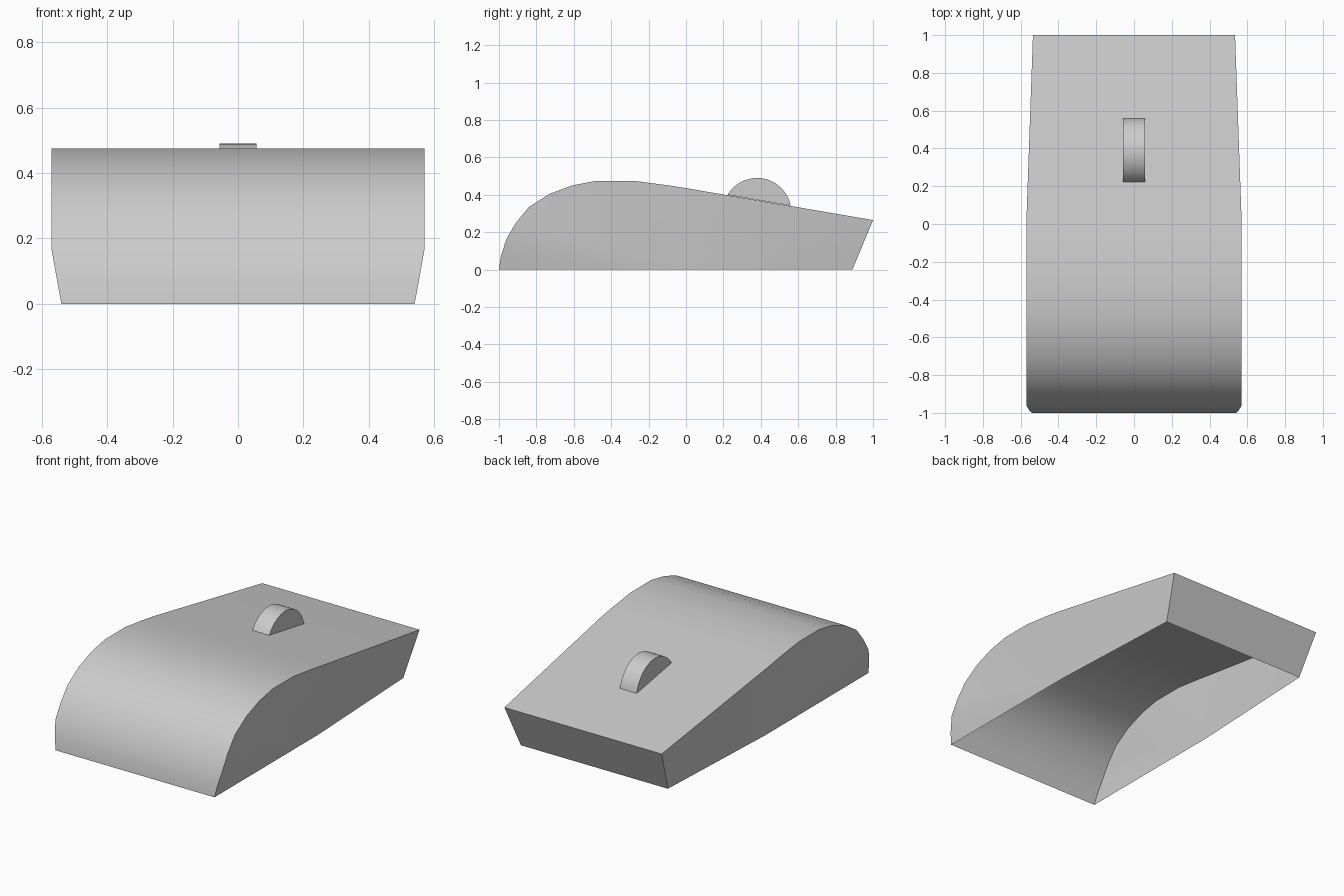
import bpy
import bmesh
from math import cos, sin, radians

cube = bpy.data.objects.get("Cube")
if cube:
    bpy.data.objects.remove(cube, do_unlink=True)

grey = bpy.data.materials.new("plain_grey")
grey.use_nodes = True
colour = (0.6, 0.6, 0.6, 1)
grey.diffuse_color = colour
grey.node_tree.nodes["Principled BSDF"].inputs["Base Color"].default_value = colour


def finish(name, bm):
    """Turn a bmesh into a smooth object with sharp edges kept."""
    bmesh.ops.recalc_face_normals(bm, faces=bm.faces)
    mesh = bpy.data.meshes.new(name)
    bm.to_mesh(mesh)
    bm.free()
    mesh.materials.append(grey)
    obj = bpy.data.objects.new(name, mesh)
    bpy.context.collection.objects.link(obj)
    bpy.ops.object.select_all(action="DESELECT")
    obj.select_set(True)
    bpy.context.view_layer.objects.active = obj
    bpy.ops.object.shade_smooth_by_angle(angle=radians(30))
    return obj


# Body shell, open underneath: (half width, y, z) along the top edge
top_edge = [
    (0.54, -1, 0), (0.553, -0.99, 0.07), (0.57, -0.96, 0.165),
    (0.57, -0.91, 0.25), (0.57, -0.84, 0.335), (0.57, -0.73, 0.405),
    (0.57, -0.61, 0.45), (0.57, -0.48, 0.475), (0.57, -0.28, 0.475),
    (0.57, -0.09, 0.45), (0.57, 0.01, 0.434), (0.535, 1, 0.265),
]
bm = bmesh.new()
edges, bases = [], []
for side in (-1, 1):
    row = [bm.verts.new((side * w, y, z)) for w, y, z in top_edge]
    middle = bm.verts.new((side * 0.54, 0, 0))
    rear = bm.verts.new((side * 0.50, 0.89, 0))
    # Side wall fans out from the middle of the lower rim
    for a, b in zip(row, row[1:] + [rear]):
        bm.faces.new((middle, a, b))
    edges.append(row)
    bases.append(rear)
left, right = edges
for i in range(len(left) - 1):
    bm.faces.new((left[i], right[i], right[i + 1], left[i + 1]))
bm.faces.new((left[-1], right[-1], bases[1], bases[0]))
finish("body_shell", bm)

# Scroll wheel: the part of a disc that stands above the shell
bm = bmesh.new()
rims = []
steps = 24
for x in (-0.057, 0.057):
    angles = [radians(11 + 138.5 * i / steps) for i in range(steps + 1)]
    rim = [bm.verts.new((x, 0.38 + 0.183 * cos(a), 0.307 + 0.183 * sin(a)))
           for a in angles]
    bm.faces.new(rim)
    rims.append(rim)
for i in range(steps):
    bm.faces.new((rims[0][i], rims[0][i + 1], rims[1][i + 1], rims[1][i]))
finish("scroll_wheel", bm)
